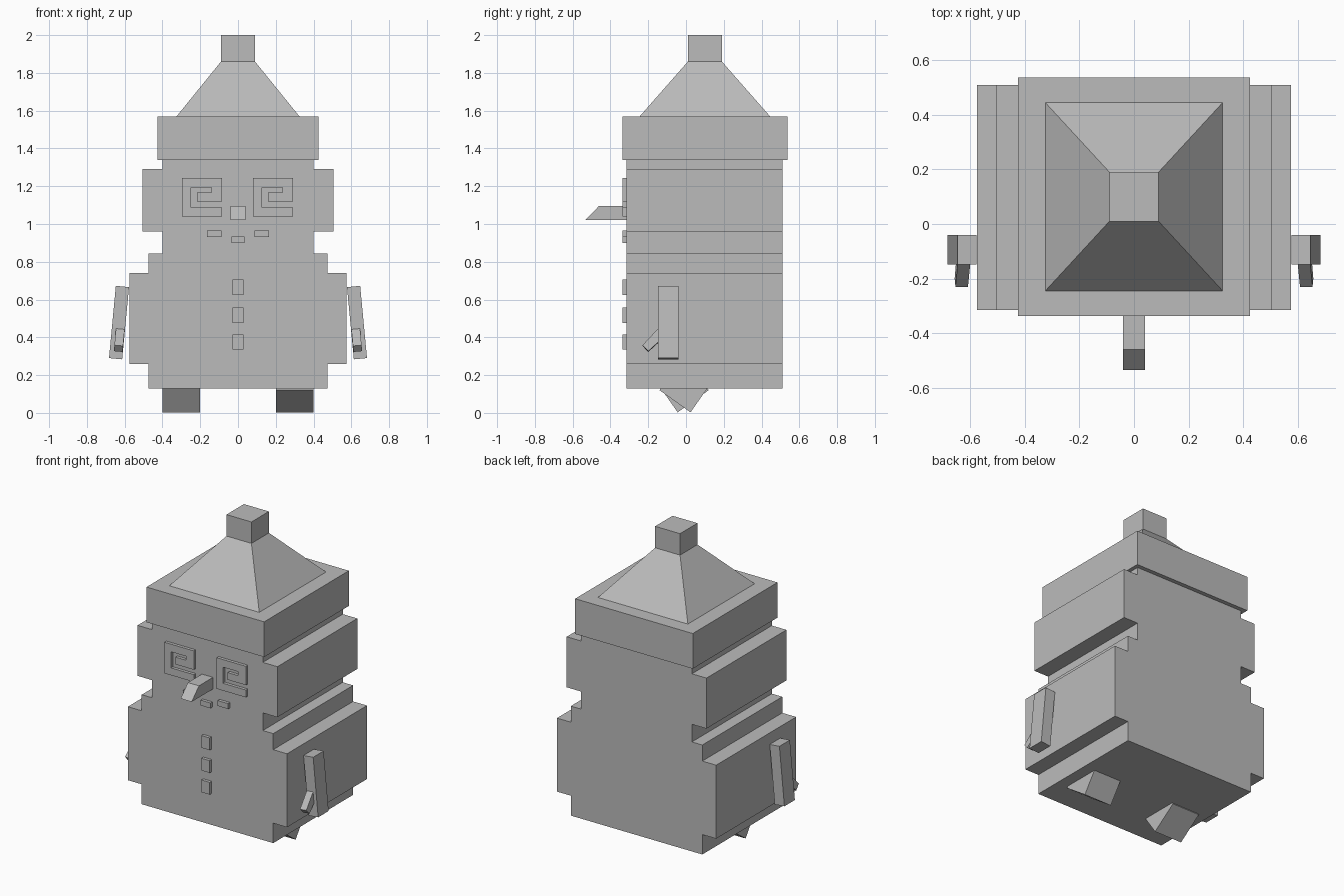
import bpy
import bmesh
from math import radians
from mathutils import Matrix, Vector

cube = bpy.data.objects.get("Cube")
if cube:
    bpy.data.objects.remove(cube, do_unlink=True)

grey = bpy.data.materials.new("plain grey")
grey.use_nodes = True
grey.diffuse_color = (0.5, 0.5, 0.5, 1)
grey.node_tree.nodes["Principled BSDF"].inputs["Base Color"].default_value = (0.5, 0.5, 0.5, 1)


def finish(name, bm):
    bmesh.ops.recalc_face_normals(bm, faces=bm.faces)
    mesh = bpy.data.meshes.new(name)
    bm.to_mesh(mesh)
    bm.free()
    mesh.materials.append(grey)
    obj = bpy.data.objects.new(name, mesh)
    bpy.context.collection.objects.link(obj)
    return obj


def prism(name, outline, axis, lo, hi, tilt=None):
    """Extrude an outline along x (outline in y, z) or along y (outline in x, z)."""
    bm = bmesh.new()
    verts = [bm.verts.new((lo, a, z) if axis == "x" else (a, lo, z)) for a, z in outline]
    face = bm.faces.new(verts)
    new = bmesh.ops.extrude_face_region(bm, geom=[face])["geom"]
    step = Vector((hi - lo, 0, 0) if axis == "x" else (0, hi - lo, 0))
    bmesh.ops.translate(bm, verts=[v for v in new if isinstance(v, bmesh.types.BMVert)], vec=step)
    if tilt:
        angle, pivot = tilt
        bmesh.ops.rotate(bm, verts=bm.verts, cent=pivot, matrix=Matrix.Rotation(angle, 3, "Y"))
    return finish(name, bm)


def box(name, x0, x1, y0, y1, z0, z1, tilt=None):
    return prism(name, [(x0, z0), (x1, z0), (x1, z1), (x0, z1)], "y", y0, y1, tilt)


# Stepped body: half widths by height, mirrored into one silhouette
FRONT, BACK, PLATE = -0.315, 0.51, -0.335
levels = [(0.13, 0.26, 0.475), (0.26, 0.74, 0.575), (0.74, 0.845, 0.475),
          (0.845, 0.96, 0.40), (0.96, 1.29, 0.505), (1.29, 1.345, 0.40)]
half = [(w, z) for z0, z1, w in levels for z in (z0, z1)]
prism("body", half + [(-x, z) for x, z in reversed(half)], "y", FRONT, BACK)

# Hat: brim block, sloped crown and bobble
box("hat_band", -0.425, 0.425, -0.337, 0.537, 1.34, 1.57)
bm = bmesh.new()
rings = []
for hx, hy, z in ((0.325, 0.345, 1.57), (0.09, 0.09, 1.86)):
    rings.append([bm.verts.new((sx * hx, 0.1 + sy * hy, z))
                  for sx, sy in ((-1, -1), (1, -1), (1, 1), (-1, 1))])
for ring in rings:
    bm.faces.new(ring)
for i in range(4):
    j = (i + 1) % 4
    bm.faces.new((rings[0][i], rings[0][j], rings[1][j], rings[1][i]))
finish("hat_crown", bm)
box("hat_bobble", -0.09, 0.09, 0.01, 0.19, 1.86, 2.0)

# Spiral eyes, both curling the same way
spiral = [(-0.296, 1.243), (-0.085, 1.243), (-0.085, 1.12), (-0.217, 1.12),
          (-0.217, 1.167), (-0.14, 1.167), (-0.14, 1.193), (-0.25, 1.193),
          (-0.25, 1.088), (-0.085, 1.088), (-0.085, 1.04), (-0.296, 1.04)]
for name, shift in (("right_eye", 0), ("left_eye", 0.376)):
    prism(name, [(x + shift, z) for x, z in spiral], "y", FRONT, PLATE)

# Nose with a slanted tip
prism("nose", [(FRONT, 1.02), (-0.535, 1.02), (-0.46, 1.096), (FRONT, 1.096)], "x", -0.04, 0.04)

# Mouth pieces and buttons
box("mouth_middle", -0.035, 0.035, PLATE, FRONT, 0.90, 0.935)
box("mouth_right", -0.163, -0.088, PLATE, FRONT, 0.93, 0.965)
box("mouth_left", 0.088, 0.163, PLATE, FRONT, 0.93, 0.965)
for i, z in enumerate((0.335, 0.477, 0.625)):
    box(f"button_{i + 1}", -0.03, 0.03, PLATE, FRONT, z, z + 0.08)

# Arms leaning outwards, each with a thumb, and feet tipped opposite ways
thumb = [(-0.23, 0.357), (-0.2, 0.325), (-0.09, 0.425), (-0.12, 0.475)]
foot = [(-0.13, 0.12), (0.034, 0.003), (0.13, 0.14), (-0.034, 0.257)]
for side, s in (("left", 1), ("right", -1)):
    lean = (radians(-5.4 * s), Vector((0.63 * s, 0, 0.478)))
    box(side + "_arm", s * 0.595, s * 0.665, -0.148, -0.04, 0.286, 0.67, lean)
    prism(side + "_thumb", thumb, "x", s * 0.597, s * 0.643, lean)
    prism(side + "_foot", [(s * y - 0.01, z) for y, z in foot], "x", s * 0.2, s * 0.4)
